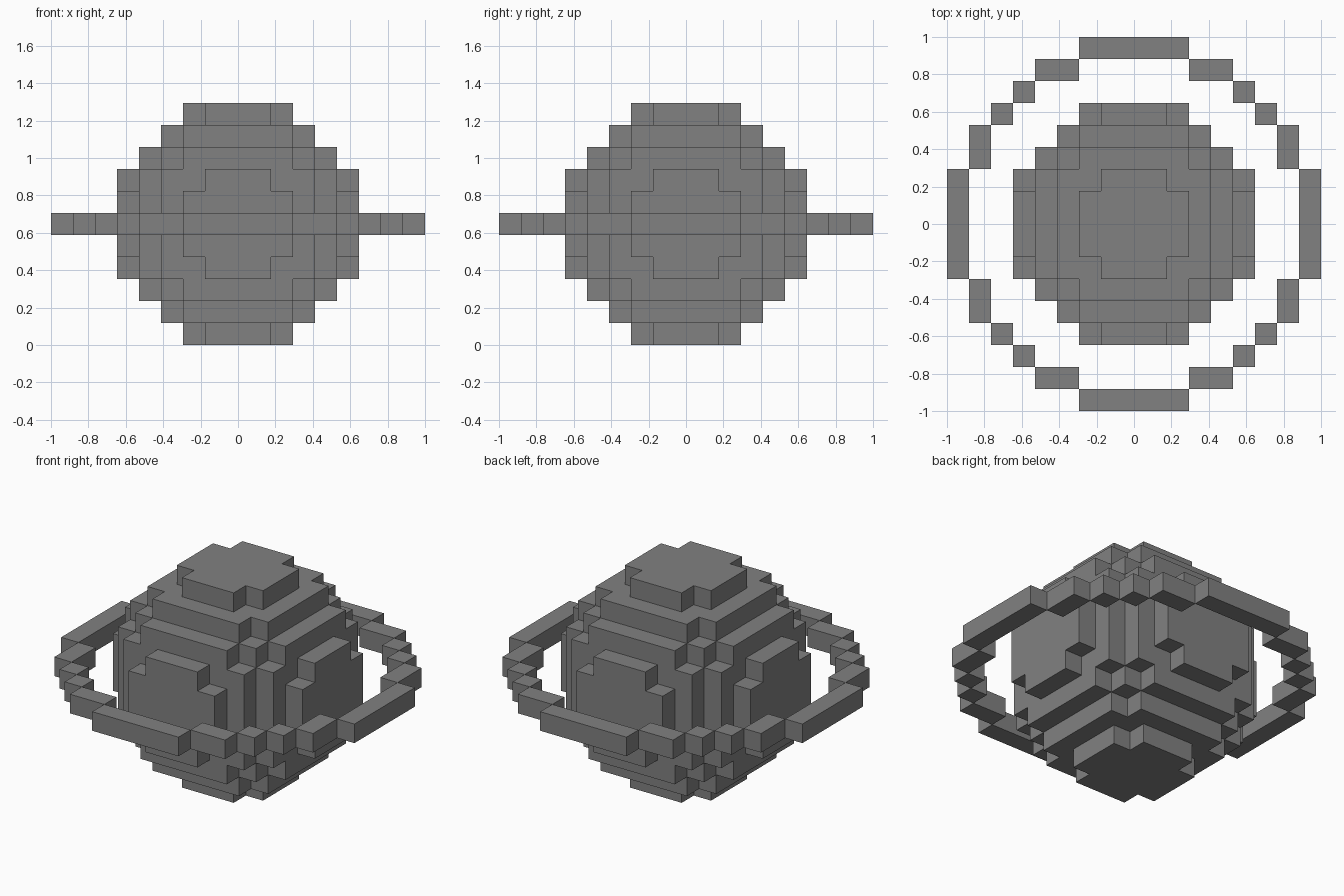
import bpy, bmesh, math
from mathutils import Vector
from itertools import product

if "Cube" in bpy.data.objects:
    bpy.data.objects.remove(bpy.data.objects["Cube"], do_unlink=True)

CELL = 2 / 17                       # edge of one block
CENTRE = Vector((0, 0, 5.5 * CELL))  # middle of the planet

grey = bpy.data.materials.new("stone grey")
grey.use_nodes = True
colour = (0.22, 0.22, 0.22, 1)
grey.diffuse_color = colour
grey.node_tree.nodes["Principled BSDF"].inputs["Base Color"].default_value = colour


def block_object(name, cells):
    """Skin a set of grid cells with flat faces, leaving out the hidden ones."""
    bm = bmesh.new()
    corners = {}

    def corner(p):
        key = tuple(round(2 * c) for c in p)
        if key not in corners:
            corners[key] = bm.verts.new(CENTRE + p * CELL)
        return corners[key]

    for cell in cells:
        for axis, side in product(range(3), (-1, 1)):
            normal = Vector((0, 0, 0))
            normal[axis] = side
            middle = Vector(cell) + normal / 2
            if tuple(round(c) for c in Vector(cell) + normal) in cells:
                continue
            u = Vector((0, 0, 0))
            u[(axis + 1) % 3] = 0.5
            v = normal.cross(u)
            bm.faces.new([corner(middle + a * u + b * v)
                          for a, b in ((-1, -1), (1, -1), (1, 1), (-1, 1))])

    # Join coplanar squares into large clean faces
    bmesh.ops.dissolve_limit(bm, angle_limit=math.radians(1),
                             verts=bm.verts[:], edges=bm.edges[:])
    mesh = bpy.data.meshes.new(name)
    bm.to_mesh(mesh)
    bm.free()
    mesh.materials.append(grey)
    obj = bpy.data.objects.new(name, mesh)
    bpy.context.collection.objects.link(obj)
    return obj


# Planet: every block within the ball
span = range(-5, 6)
ball = {c for c in product(span, repeat=3) if sum(i * i for i in c) <= 30}
block_object("planet", ball)

# Ring: one eighth of a stepped circle, mirrored all the way round
eighth = [(0, 8), (1, 8), (2, 8), (3, 7), (4, 7), (5, 6)]
ring = set()
for a, b in eighth:
    for sa, sb in product((-1, 1), repeat=2):
        ring |= {(sa * a, sb * b, 0), (sb * b, sa * a, 0)}
block_object("ring", ring)
